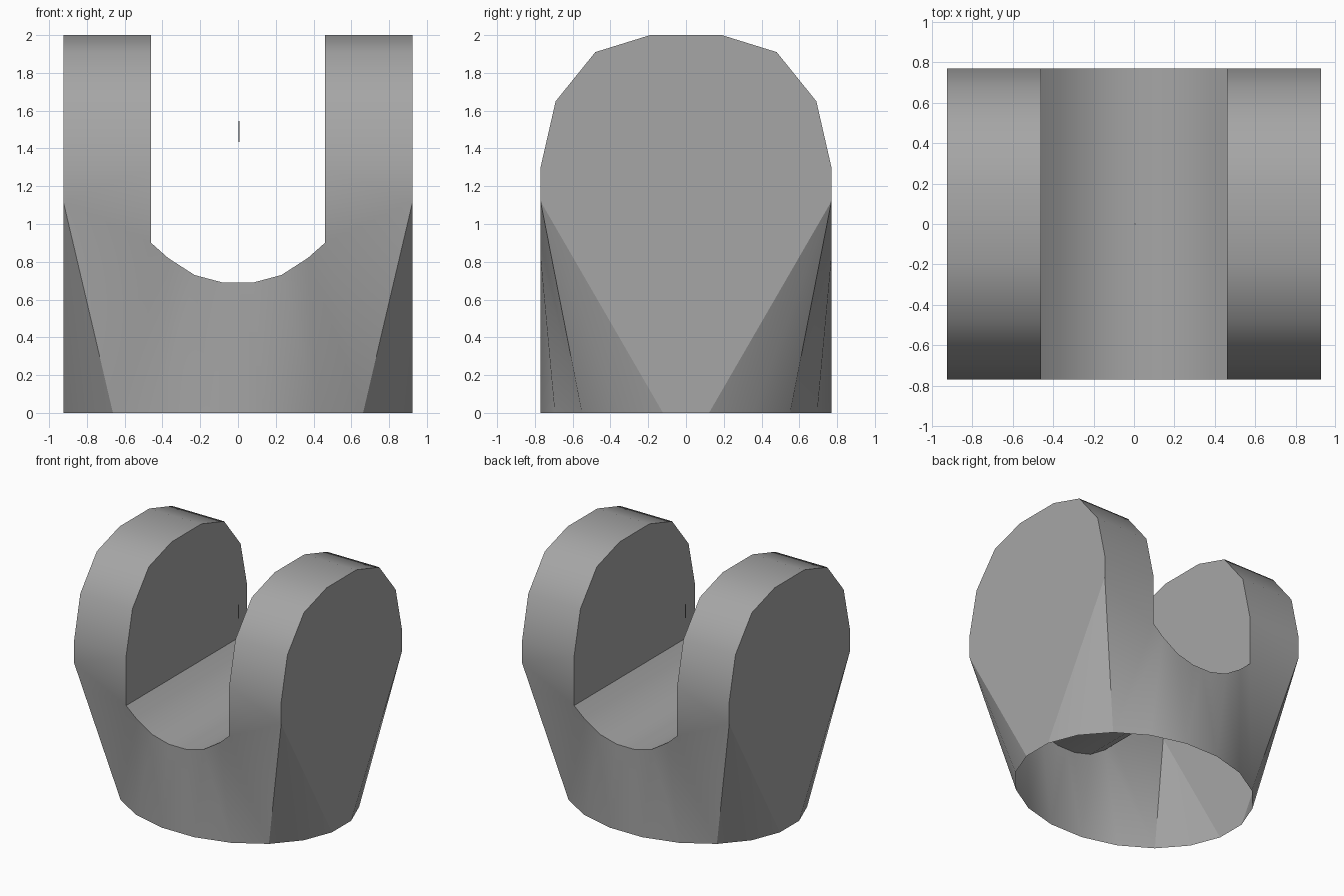
import bpy, bmesh, math

if "Cube" in bpy.data.objects:
    bpy.data.objects.remove(bpy.data.objects["Cube"])

W, D, INNER = 0.925, 0.77, 0.46      # half width, half depth, half gap
grey = bpy.data.materials.new("plain grey")
grey.diffuse_color = (0.38, 0.38, 0.38, 1)
grey.use_nodes = True
grey.node_tree.nodes["Principled BSDF"].inputs["Base Color"].default_value = grey.diffuse_color

# Profiles for one quarter (x > 0, y > 0)
arc = [(D, 1.12), (D, 1.30), (0.69, 1.65), (0.48, 1.91), (0.19, 2.0), (0, 2.0)]   # lug (y, z)
saddle = [(INNER, 0.90), (0.37, 0.82), (0.23, 0.73), (0.08, 0.69), (0, 0.69)]      # trough (x, z)
ring = [(W, 0, 0)]                                                             # 20-sided foot
for k in range(5):
    a = math.radians(9 + 18 * k)
    ring.append((W / math.cos(math.radians(9)) * math.cos(a),
                 D / math.cos(math.radians(9)) * math.sin(a), 0))
ring.append((0, D, 0))

bm = bmesh.new()


def face(*pts):
    return bm.faces.new([bm.verts.new(p) for p in pts])


corner = (W, D, 1.12)
edge = [(x, D, z) for x, z in saddle]

# Lug: outer cheek, inner cheek, rounded rim
face(ring[0], ring[1], *[(W, y, z) for y, z in arc])
face((INNER, 0, 0.90), edge[0], *[(INNER, y, z) for y, z in arc[1:]])
face(corner, edge[0], (INNER, D, 1.30), (W, D, 1.30))
for (y0, z0), (y1, z1) in zip(arc[1:], arc[2:]):
    face((W, y0, z0), (INNER, y0, z0), (INNER, y1, z1), (W, y1, z1))

# Trough between the lugs
for (x0, z0), (x1, z1) in zip(saddle, saddle[1:]):
    face((x0, 0, z0), (x0, D, z0), (x1, D, z1), (x1, 0, z1))

# Skirt: from the round foot up to the corner and the trough edge (open below)
face(ring[1], ring[2], corner)
face(ring[2], ring[3], corner)
face(ring[3], edge[0], corner)
face(ring[3], edge[1], edge[0])
face(ring[3], ring[4], edge[1])
face(ring[4], edge[2], edge[1])
face(ring[4], ring[5], edge[2])
face(ring[5], edge[3], edge[2])
face(ring[5], ring[6], edge[4], edge[3])

bmesh.ops.remove_doubles(bm, verts=bm.verts, dist=0.0005)
bmesh.ops.recalc_face_normals(bm, faces=bm.faces)
bm.normal_update()
if max(bm.faces, key=lambda f: f.calc_center_median().z).normal.z < 0:
    bmesh.ops.reverse_faces(bm, faces=bm.faces)
    bm.normal_update()

# Smooth shading with sharp cheek outlines
for f in bm.faces:
    f.smooth = True
for e in bm.edges:
    on_cheek = all(abs(v.co.x - W) < 0.001 for v in e.verts)
    e.smooth = not (on_cheek or e.calc_face_angle(0) > math.radians(35))

mesh = bpy.data.meshes.new("clevis_bracket")
bm.to_mesh(mesh)
bm.free()
mesh.materials.append(grey)
bracket = bpy.data.objects.new("clevis_bracket", mesh)
bpy.context.collection.objects.link(bracket)
mirror = bracket.modifiers.new("four_quarters", 'MIRROR')
mirror.use_axis = (True, True, False)

# Tiny sliver floating between the lugs
bpy.ops.mesh.primitive_cylinder_add(vertices=6, radius=0.004, depth=0.11, location=(0.005, 0, 1.49))
sliver = bpy.context.object
sliver.name = "centre_sliver"
sliver.data.materials.append(grey)
